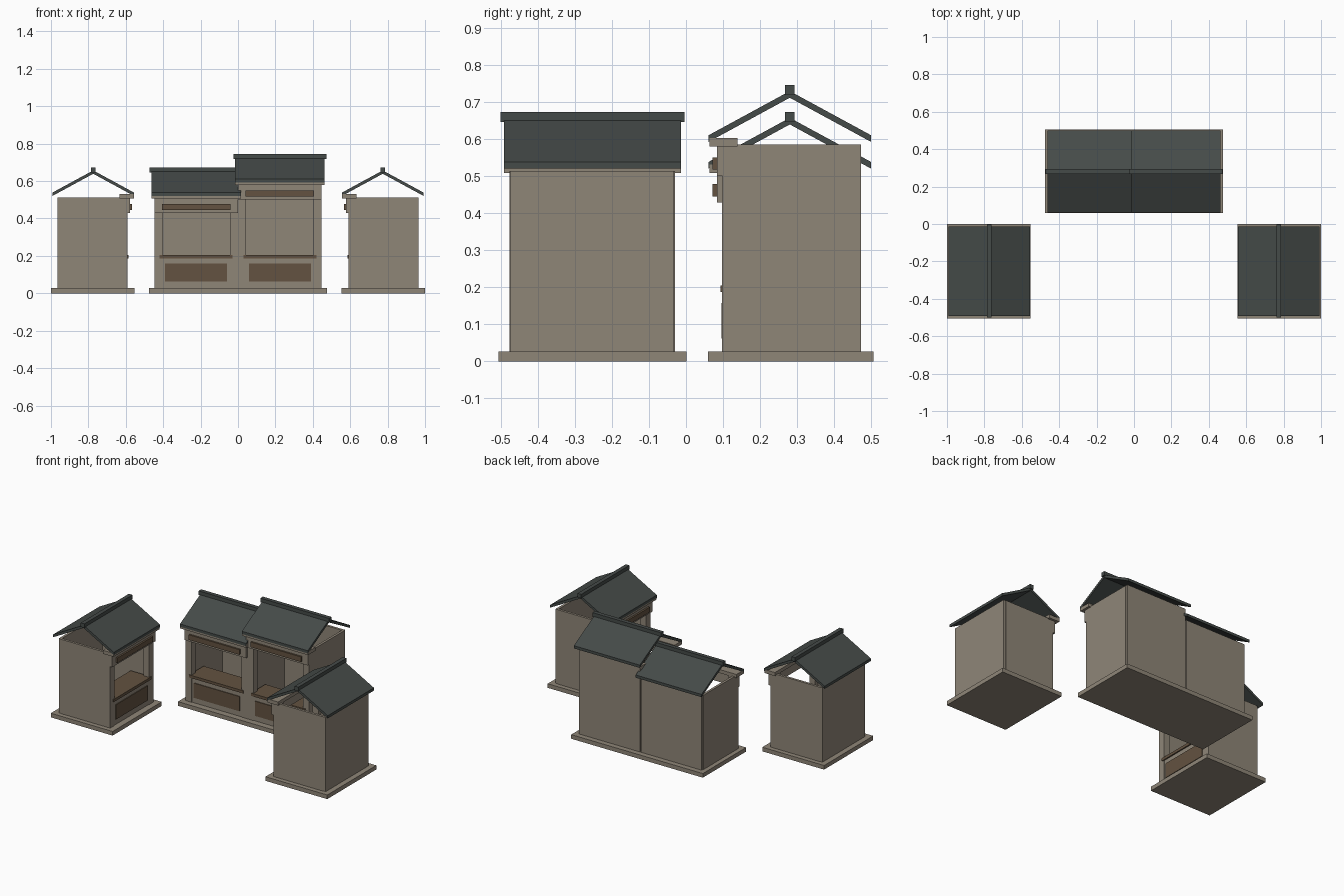
import bpy, bmesh, math
from mathutils import Matrix, Vector

if "Cube" in bpy.data.objects:
    bpy.data.objects.remove(bpy.data.objects["Cube"])


def material(name, rgb):
    m = bpy.data.materials.new(name)
    m.diffuse_color = (*rgb, 1)
    m.use_nodes = True
    m.node_tree.nodes["Principled BSDF"].inputs["Base Color"].default_value = m.diffuse_color
    return m


TAN = material("weathered_tan", (0.275, 0.238, 0.187))
BROWN = material("counter_brown", (0.125, 0.085, 0.052))
SLATE = material("roof_slate", (0.060, 0.070, 0.066))


def finish(bm, name, mat, place):
    bmesh.ops.recalc_face_normals(bm, faces=bm.faces)
    me = bpy.data.meshes.new(name)
    bm.to_mesh(me)
    bm.free()
    me.materials.append(mat)
    ob = bpy.data.objects.new(name, me)
    ob.matrix_world = place
    bpy.context.collection.objects.link(ob)


def box(name, mat, place, x, y, z):
    bm = bmesh.new()
    c = Vector([(a + b) / 2 for a, b in (x, y, z)])
    s = [b - a for a, b in (x, y, z)]
    bmesh.ops.create_cube(bm, size=1, matrix=Matrix.Translation(c) @ Matrix.Diagonal((*s, 1)))
    finish(bm, name, mat, place)


def gable_roof(name, place, half, h):
    # chevron profile swept along local x
    bm = bmesh.new()
    yc, d = -0.0025, 0.219
    pts = [(-d, 0.007), (0, 0.126), (d, 0.007), (d, 0.025), (0, 0.144), (-d, 0.025)]
    ends = [[bm.verts.new((x, yc + y, h + z)) for y, z in pts] for x in (-half, half)]
    a, b = ends
    for i in range(6):
        j = (i + 1) % 6
        bm.faces.new((a[i], a[j], b[j], b[i]))
    for e in ends:
        bm.faces.new((e[0], e[1], e[4], e[5]))
        bm.faces.new((e[1], e[2], e[3], e[4]))
    finish(bm, name, SLATE, place)


def stall(tag, place, h):
    """One stall facing local -y, wall tops at height h."""
    def part(name, mat, x, y, z):
        box(f"{tag}_{name}", mat, place, x, y, z)

    def wide(half):
        return (-half, half)

    floor = 0.025
    # walls and front posts
    part("back_wall", TAN, wide(0.2205), (0.173, 0.189), (floor, h))
    for s, side in ((-1, "left"), (1, "right")):
        part(side + "_wall", TAN, sorted((s * 0.2075, s * 0.2235)), (-0.16, 0.175), (floor, h))
        part(side + "_post", TAN, sorted((s * 0.18, s * 0.2235)), (-0.185, -0.145), (floor, h))
    # lintel, sign board and canopy plank
    part("lintel", TAN, wide(0.2235), (-0.1995, -0.18), (h - 0.084, h))
    part("sign_board", BROWN, wide(0.183), (-0.211, -0.199), (h - 0.068, h - 0.035))
    part("canopy_plank", TAN, wide(0.2385), (-0.2195, -0.1435), (h - 0.005, h + 0.018))
    # counter with panelled front
    part("counter_front", TAN, wide(0.185), (-0.182, -0.165), (floor, 0.188))
    part("counter_panel", BROWN, wide(0.166), (-0.187, -0.181), (0.062, 0.158))
    part("counter_top", BROWN, wide(0.195), (-0.190, -0.04), (0.187, 0.205))
    # roof and ridge cap
    gable_roof(f"{tag}_roof", place, 0.2385, h)
    part("ridge_cap", SLATE, wide(0.2485), (-0.0155, 0.0105), (h + 0.133, h + 0.160))


LOW, HIGH = 0.513, 0.585

# double stall at the back
for tag, x, h in (("centre_left", -0.2235, LOW), ("centre_right", 0.2235, HIGH)):
    stall(tag, Matrix.Translation((x, 0.2825, 0)), h)
box("centre_base", TAN, Matrix.Translation((0, 0.2825, 0)), (-0.476, 0.476), (-0.2235, 0.2235), (0, 0.027))

# side stalls turned to face each other
for s, tag in ((-1, "left"), (1, "right")):
    place = Matrix.Translation((s * 0.7765, -0.2525, 0)) @ Matrix.Rotation(-s * math.pi / 2, 4, "Z")
    stall(tag, place, LOW)
    box(tag + "_base", TAN, place, (-0.2535, 0.2535), (-0.2235, 0.2235), (0, 0.027))
